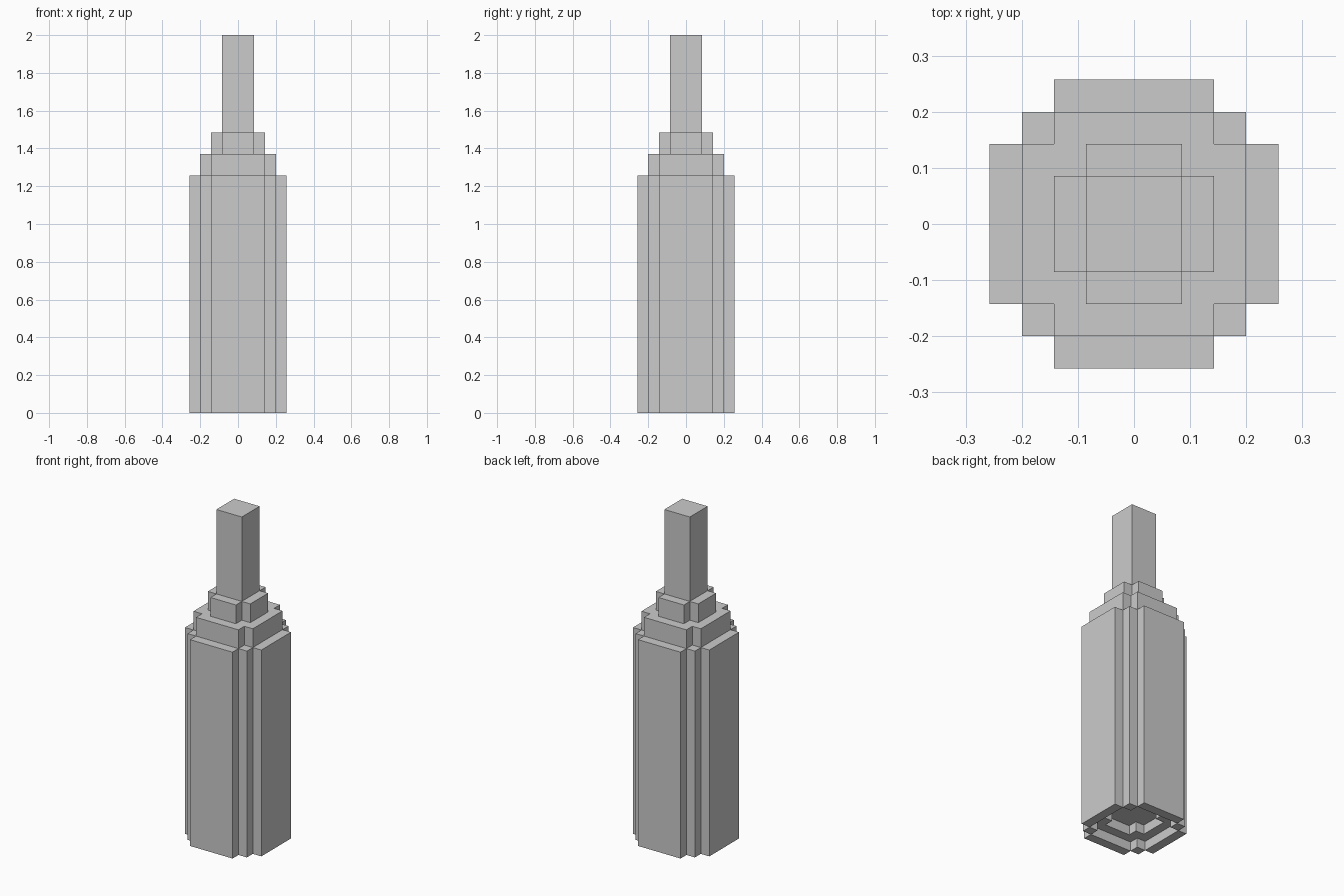
import bpy, bmesh

if "Cube" in bpy.data.objects:
    bpy.data.objects.remove(bpy.data.objects["Cube"])

U = 2 / 35  # grid unit: the tower is 35 units tall


def rect(hx, hy):
    """Grid cells of a centred rectangle (half sizes in whole cells)."""
    return {(i, j) for i in range(-hx, hx + 1) for j in range(-hy, hy + 1)}


def cross(a, b):
    return rect(a, b) | rect(b, a)


def part(name, walls, caps):
    """walls: (cells, z0, z1, inward); caps: (cells, z, faces_up)."""
    bm = bmesh.new()

    def quad(pts, flip):
        vs = [bm.verts.new((x * U, y * U, z * U)) for x, y, z in pts]
        bm.faces.new(vs[::-1] if flip else vs)

    h = 0.5
    for cells, z0, z1, inward in walls:
        for i, j in cells:
            for dx, dy in ((1, 0), (0, 1), (-1, 0), (0, -1)):
                if (i + dx, j + dy) not in cells:
                    cx, cy, tx, ty = i + dx * h, j + dy * h, -dy * h, dx * h
                    quad([(cx - tx, cy - ty, z0), (cx + tx, cy + ty, z0),
                          (cx + tx, cy + ty, z1), (cx - tx, cy - ty, z1)], inward)
    for cells, z, up in caps:
        for i, j in cells:
            quad([(i - h, j - h, z), (i + h, j - h, z),
                  (i + h, j + h, z), (i - h, j + h, z)], not up)
    bmesh.ops.remove_doubles(bm, verts=bm.verts, dist=1e-5)
    bmesh.ops.dissolve_limit(bm, angle_limit=0.01, verts=bm.verts, edges=bm.edges)
    me = bpy.data.meshes.new(name)
    bm.to_mesh(me)
    bm.free()
    bpy.context.collection.objects.link(bpy.data.objects.new(name, me))


# Footprints of the tiers, from bottom to top
body = cross(4, 2) | rect(3, 3)
shoulder = cross(3, 2)
collar = cross(2, 1)
spire = rect(1, 1)

# Tiers: walls plus the terrace left uncovered by the next tier
tiers = [("tower_body", body, 22), ("shoulder_tier", shoulder, 24),
         ("collar_tier", collar, 26), ("spire", spire, 35)]
z = 0
for k, (name, cells, top) in enumerate(tiers):
    above = tiers[k + 1][1] if k + 1 < len(tiers) else set()
    part(name, [(cells, z, top, False)], [(cells - above, top, True)])
    z = top

# Stepped recess under the base
part("base_recess",
     [(shoulder, 0, 1, True), (collar, 1, 2, True)],
     [(body - shoulder, 0, False), (shoulder - collar, 1, False), (collar, 2, False)])
